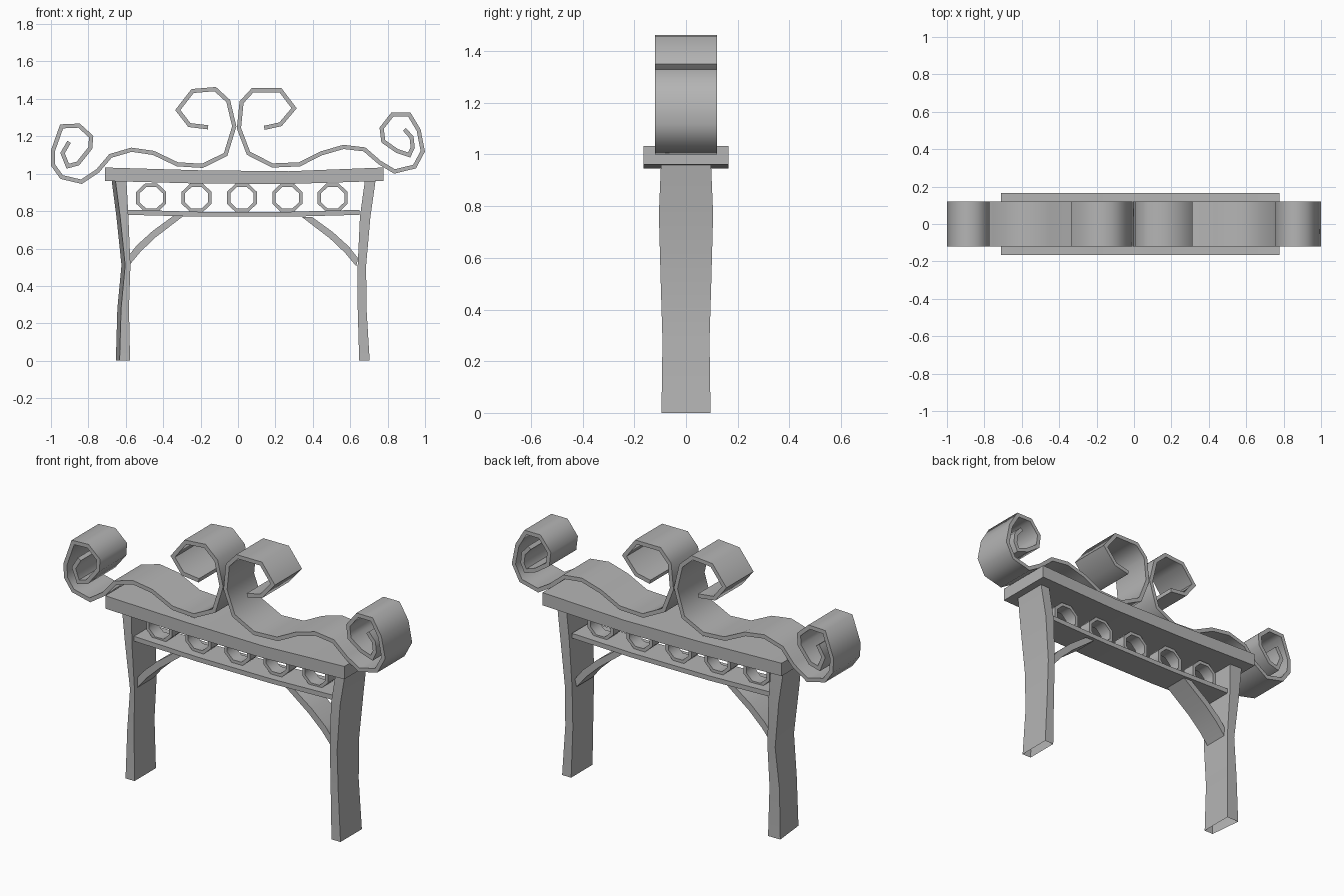
import bpy, bmesh, math
from mathutils import Vector

if "Cube" in bpy.data.objects:
    bpy.data.objects.remove(bpy.data.objects["Cube"])

grey = bpy.data.materials.new("dark_grey")
grey.diffuse_color = (.46, .46, .46, 1)
grey.use_nodes = True
grey.node_tree.nodes["Principled BSDF"].inputs["Base Color"].default_value = grey.diffuse_color


def make(name, verts, faces):
    """Mesh object with smooth bends and sharp side edges."""
    me = bpy.data.meshes.new(name)
    me.from_pydata([tuple(v) for v in verts], [], faces)
    bm = bmesh.new()
    bm.from_mesh(me)
    bmesh.ops.recalc_face_normals(bm, faces=bm.faces)
    bm.to_mesh(me)
    bm.free()
    me.shade_smooth()
    me.set_sharp_from_angle(angle=math.radians(75))
    me.materials.append(grey)
    ob = bpy.data.objects.new(name, me)
    bpy.context.collection.objects.link(ob)
    return ob


def strip(name, left, right, half, closed=False, cap_start=True, skew=0.0):
    """Band between two x/z outlines, extruded over y; half is a width or one per point."""
    n = len(left)
    hs = half if isinstance(half, (list, tuple)) else [half] * n
    verts, faces = [], []
    for a, b, h in zip(left, right, hs):
        verts += [(a[0] + skew, -h, a[1]), (b[0], -h, b[1]),
                  (b[0], h, b[1]), (a[0] - skew, h, a[1])]
    for i in range(n if closed else n - 1):
        p, q = 4 * i, 4 * ((i + 1) % n)
        for k in range(4):
            m = (k + 1) % 4
            faces.append((p + k, p + m, q + m, q + k))
    if not closed:
        if cap_start:
            faces.append((3, 2, 1, 0))
        e = 4 * (n - 1)
        faces.append((e, e + 1, e + 2, e + 3))
    return make(name, verts, faces)


def ribbon(name, path, thick, half, closed=False):
    """Constant-thickness band with mitred corners along an x/z path."""
    pts = [Vector(p) for p in path]
    n = len(pts)
    left, right = [], []
    for i, p in enumerate(pts):
        prev = pts[i - 1] if (i > 0 or closed) else None
        nxt = pts[(i + 1) % n] if (i < n - 1 or closed) else None
        d1 = (p - prev).normalized() if prev is not None else (nxt - p).normalized()
        d2 = (nxt - p).normalized() if nxt is not None else d1
        t = (d1 + d2).normalized()
        off = Vector((-t.y, t.x)) * (thick / 2 / max(0.5, t.dot(d1)))
        left.append(p + off)
        right.append(p - off)
    return strip(name, left, right, half, closed)


# Scrolls on top, from the middle curl out to the side curl
left_scroll = [(-.16, 1.248), (-.26, 1.26), (-.322, 1.34), (-.243, 1.442), (-.122, 1.452),
               (-.052, 1.388), (-.02, 1.253), (-.066, 1.103), (-.19, 1.042), (-.324, 1.05),
               (-.452, 1.111), (-.57, 1.128), (-.682, 1.095), (-.75, 1.015), (-.837, .957),
               (-.943, .982), (-.988, 1.045), (-.99, 1.12), (-.943, 1.253), (-.85, 1.257),
               (-.785, 1.198), (-.79, 1.137), (-.855, 1.055), (-.91, 1.04), (-.938, 1.11),
               (-.903, 1.17)]
right_scroll = [(.14, 1.245), (.227, 1.264), (.3, 1.35), (.227, 1.446), (.078, 1.446),
                (.019, 1.382), (.005, 1.243), (.056, 1.109), (.184, 1.044), (.329, 1.05),
                (.446, 1.109), (.564, 1.143), (.676, 1.13), (.757, 1.06), (.837, 1.012),
                (.944, 1.038), (.988, 1.12), (.966, 1.232), (.915, 1.317), (.826, 1.317),
                (.768, 1.243), (.777, 1.173), (.85, 1.122), (.915, 1.1), (.934, 1.14),
                (.928, 1.194), (.89, 1.237)]
ribbon("left_scroll", left_scroll, .022, .12)
ribbon("right_scroll", right_scroll, .022, .12)

# Slightly sagging top beam and lower rail
strip("top_beam", [(-.71, 1.033), (-.2, 1.018), (.27, 1.013), (.777, 1.033)],
      [(-.71, .961), (-.2, .947), (.27, .945), (.777, .961)], .165)
strip("lower_rail", [(-.59, .807), (-.2, .796), (.27, .796), (.65, .807)],
      [(-.59, .78), (-.2, .77), (.27, .77), (.65, .78)], .085)

# Row of octagonal rings
for i in range(5):
    cx = -.464 + i * .2425
    path = [(cx + .077 * math.cos(math.pi * (k + .5) / 4),
             .871 + .073 * math.sin(math.pi * (k + .5) / 4)) for k in range(8)]
    ribbon(f"ring_{i + 1}", path, .018, .037, closed=True)

# Bowed legs, open at the foot
widths = [.095, .091, .098, .105, .097]
strip("left_leg", [(-.643, 0), (-.635, .28), (-.613, .51), (-.64, .77), (-.665, .96)],
      [(-.577, 0), (-.583, .28), (-.575, .51), (-.586, .77), (-.596, .96)],
      widths, cap_start=False, skew=.01)
strip("right_leg", [(.704, 0), (.687, .28), (.685, .51), (.708, .77), (.735, .96)],
      [(.648, 0), (.64, .28), (.64, .51), (.652, .77), (.678, .96)],
      widths, cap_start=False)

# Curved corner braces, mirrored about the middle of the frame
upper = [(-.59, .555), (-.54, .618), (-.455, .695), (-.345, .775)]
lower = [(-.58, .512), (-.52, .584), (-.44, .66), (-.29, .775)]
mid = .026
strip("left_brace", upper, lower, .07)
strip("right_brace", [(2 * mid - x, z - .007) for x, z in upper],
      [(2 * mid - x, z - .007) for x, z in lower], .07)
